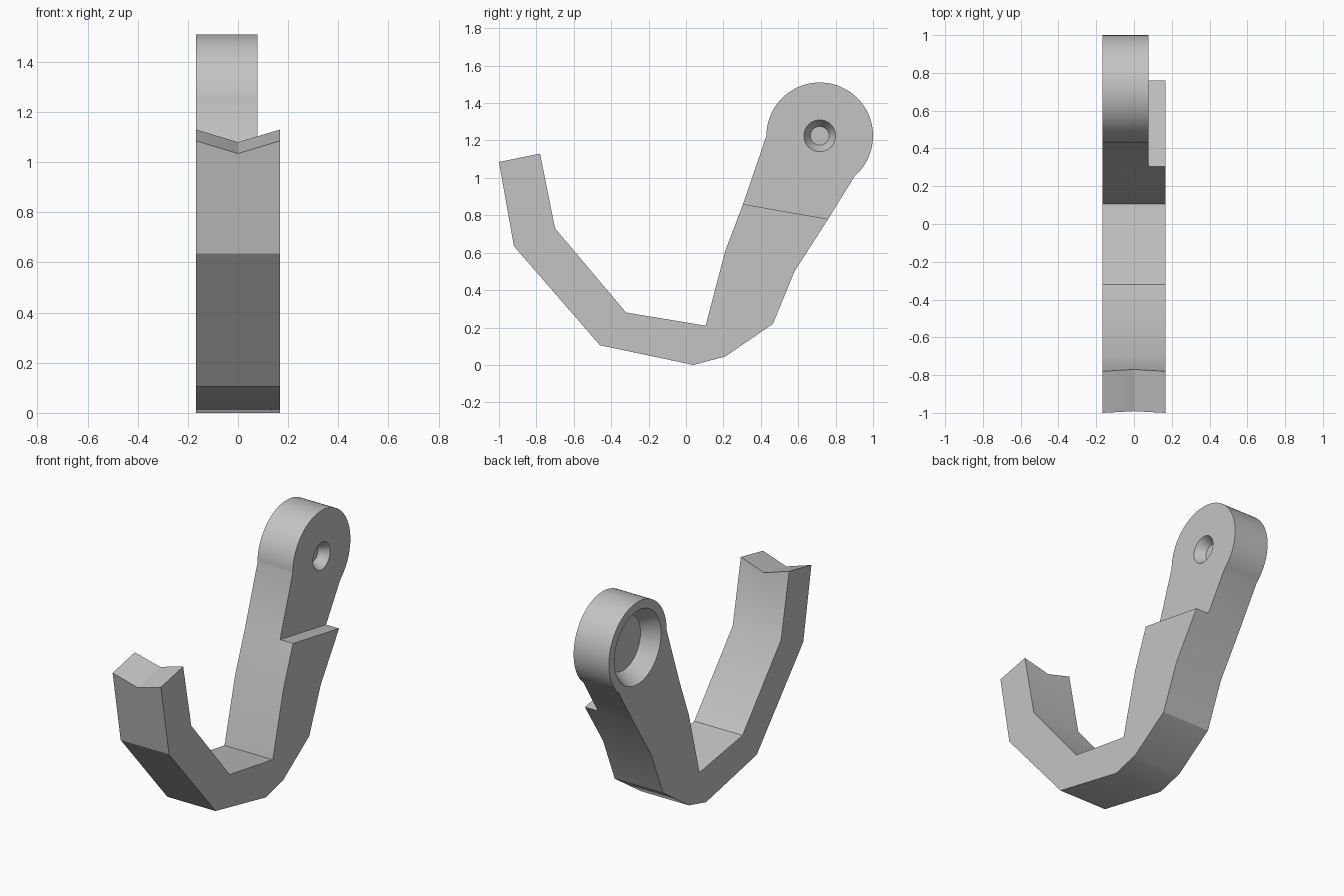
import bpy, bmesh, math
from mathutils import Vector, Matrix

cube = bpy.data.objects.get("Cube")
if cube:
    bpy.data.objects.remove(cube, do_unlink=True)

HALF = 0.167                         # half width of the hook
STEP_X = 0.077                       # face of the thinner head
PIVOT, HEAD_R = (0.715, 1.225), 0.285

grey = bpy.data.materials.new("plain grey")
grey.use_nodes = True
grey.diffuse_color = (0.55, 0.55, 0.55, 1)
grey.node_tree.nodes["Principled BSDF"].inputs["Base Color"].default_value = grey.diffuse_color


def add_object(name, bm):
    bmesh.ops.recalc_face_normals(bm, faces=bm.faces)
    mesh = bpy.data.meshes.new(name)
    bm.to_mesh(mesh)
    bm.free()
    obj = bpy.data.objects.new(name, mesh)
    bpy.context.collection.objects.link(obj)
    mesh.materials.append(grey)
    return obj


def prism(name, points, sweep):
    """Sweep a flat polygon along a vector."""
    bm = bmesh.new()
    face = bm.faces.new([bm.verts.new(p) for p in points])
    new = bmesh.ops.extrude_face_region(bm, geom=[face])["geom"]
    bmesh.ops.translate(bm, vec=sweep, verts=[v for v in new if isinstance(v, bmesh.types.BMVert)])
    return add_object(name, bm)


def recess(name, face_x, inward, r_open, r_floor, depth):
    """Tapered round cutter about the pivot, starting slightly outside the face."""
    over = 0.02
    slope = (r_open - r_floor) / depth
    bm = bmesh.new()
    bmesh.ops.create_cone(bm, cap_ends=True, segments=64, radius1=r_open + slope * over,
                          radius2=r_floor, depth=depth + over)
    bm.transform(Matrix.Translation((face_x + inward * (depth - over) / 2, *PIVOT))
                 @ Matrix.Rotation(inward * math.pi / 2, 4, 'Y'))
    return add_object(name, bm)


# Side outline: outer edge, round head, inner edge
outer = [(-1, 1.085), (-0.92, 0.635), (-0.46, 0.105), (0.04, 0), (0.21, 0.045),
         (0.465, 0.22), (0.58, 0.5), (0.76, 0.78)]
inner = [(0.305, 0.86), (0.21, 0.61), (0.105, 0.21), (-0.32, 0.28), (-0.70, 0.73), (-0.78, 1.13)]
start, end, n = math.radians(-49), math.pi, 56
arc = [(PIVOT[0] + HEAD_R * math.cos(start + (end - start) * i / n),
        PIVOT[1] + HEAD_R * math.sin(start + (end - start) * i / n)) for i in range(n + 1)]
hook = prism("hook_arm", [(-HALF, y, z) for y, z in outer + arc + inner], (2 * HALF, 0, 0))

# Step that thins the head on one side
a, b = Vector((0, 0.305, 0.86)), Vector((0, 0.76, 0.78))
along, up = (b - a), Vector((0, 0.17, 1))
base = Vector((STEP_X, 0, 0))
step = prism("step_cutter", [base + a - along, base + b + along, base + b + along + up, base + a - along + up],
             (0.3, 0, 0))

# V notch across the tip
tip, across = Vector((0, -1, 1.085)), Vector((0, 0.22, 0.045))
down = Vector((0, 0.01, -0.05))
side = Vector((HALF, 0, 0))
s = 1.5
notch = prism("notch_cutter", [tip - across + down, tip - across + down + s * (side - down),
                               tip - across + down + s * (-side - down)], 3 * across)

# Wide pocket on one face, small blind hole on the other
pocket = recess("pocket_cutter", -HALF, 1, 0.23, 0.17, 0.10)
hole = recess("hole_cutter", STEP_X, -1, 0.085, 0.05, 0.06)

bpy.context.view_layer.objects.active = hook
for cutter in (step, notch, pocket, hole):
    cutter.hide_render = True
    mod = hook.modifiers.new(cutter.name, 'BOOLEAN')
    mod.operation, mod.solver, mod.object = 'DIFFERENCE', 'EXACT', cutter
    bpy.ops.object.modifier_apply(modifier=mod.name)
    bpy.data.objects.remove(cutter, do_unlink=True)

bpy.ops.object.select_all(action='DESELECT')
hook.select_set(True)
bpy.ops.object.shade_smooth_by_angle(angle=math.radians(30))
